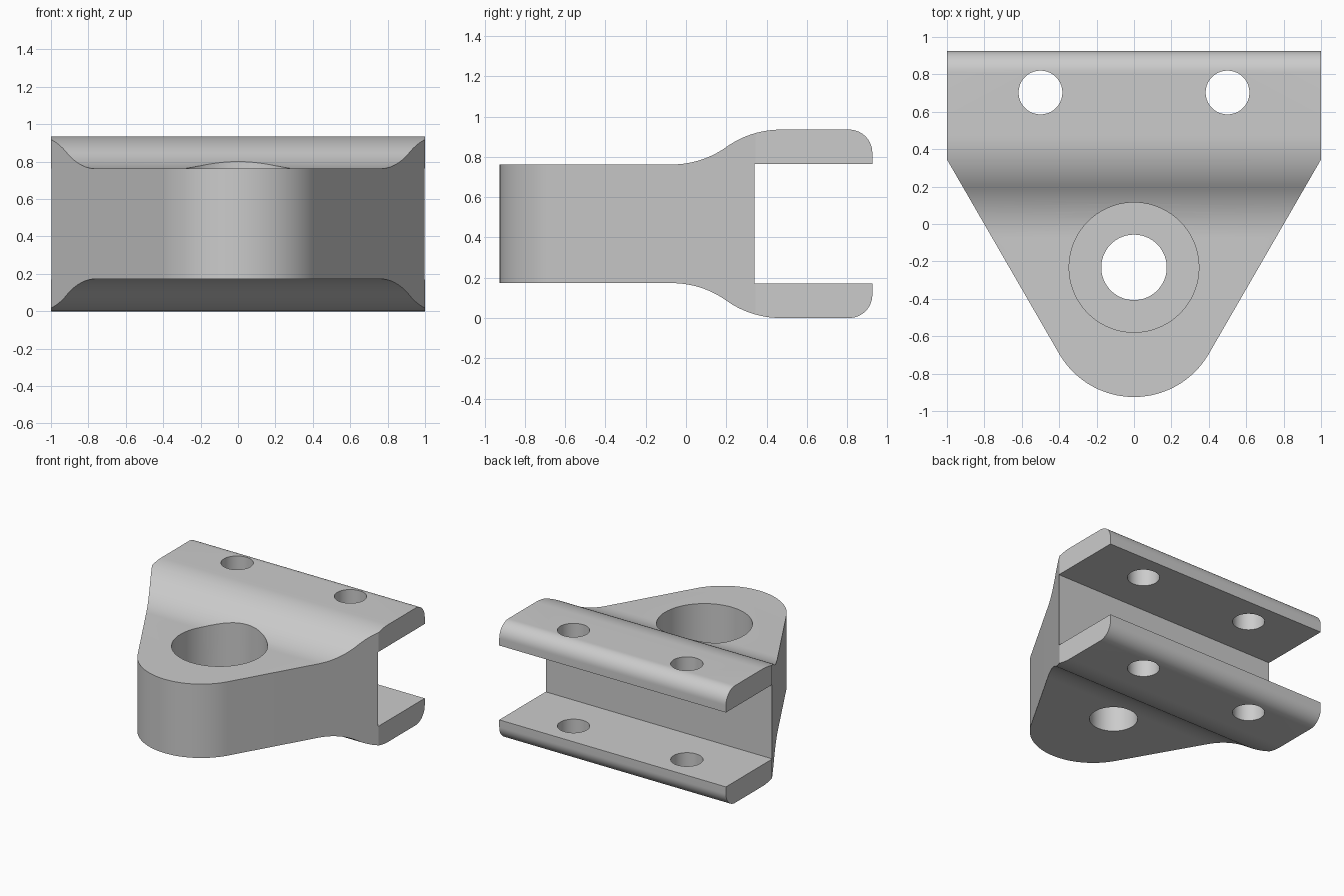
import bpy, bmesh
from math import sin, cos, radians, atan2
from mathutils import Vector

if "Cube" in bpy.data.objects:
    bpy.data.objects.remove(bpy.data.objects["Cube"], do_unlink=True)

HEIGHT = 0.935
MID = HEIGHT / 2
BACK = 0.925

steel = bpy.data.materials.new("grey_metal")
steel.use_nodes = True
grey = (0.6, 0.6, 0.6, 1)
steel.diffuse_color = grey
steel.node_tree.nodes["Principled BSDF"].inputs["Base Color"].default_value = grey


def prism(name, points, sweep):
    """Extrude a closed 3D polygon along the sweep vector."""
    bm = bmesh.new()
    face = bm.faces.new([bm.verts.new(p) for p in points])
    new = bmesh.ops.extrude_face_region(bm, geom=[face])["geom"]
    bmesh.ops.translate(bm, vec=sweep, verts=[v for v in new if isinstance(v, bmesh.types.BMVert)])
    bmesh.ops.recalc_face_normals(bm, faces=bm.faces)
    mesh = bpy.data.meshes.new(name)
    bm.to_mesh(mesh)
    bm.free()
    mesh.materials.append(steel)
    obj = bpy.data.objects.new(name, mesh)
    bpy.context.collection.objects.link(obj)
    return obj


def arc(cx, cy, r, start, end, steps):
    angles = [radians(start + (end - start) * i / steps) for i in range(steps + 1)]
    return [(cx + r * cos(a), cy + r * sin(a)) for a in angles]


def combine(target, cutter, operation):
    mod = target.modifiers.new("shape", "BOOLEAN")
    mod.operation, mod.solver, mod.object = operation, "EXACT", cutter
    bpy.ops.object.select_all(action="DESELECT")
    bpy.context.view_layer.objects.active = target
    target.select_set(True)
    bpy.ops.object.modifier_apply(modifier=mod.name)
    bpy.data.objects.remove(cutter, do_unlink=True)


def bore(x, y, r, bottom, top):
    ring = arc(x, y, r, 0, 360, 72)[:-1]
    return prism("bore_cutter", [(a, b, bottom) for a, b in ring], Vector((0, 0, top - bottom)))


# Side profile: upper half with an S-bend and rounded lip, mirrored below
body_top, bend_start, bend_end = 0.762, -0.07, 0.47
run, rise = bend_end - bend_start, HEIGHT - body_top
radius = (run ** 2 + rise ** 2) / (4 * rise)
sweep = 2 * atan2(rise, run) * 180 / 3.14159265
lip = 0.115
upper = [(-1.2, body_top)]
upper += arc(bend_start, body_top + radius, radius, -90, -90 + sweep, 14)
upper += arc(bend_end, HEIGHT - radius, radius, 90 + sweep, 90, 14)[1:]
upper += arc(BACK - lip, HEIGHT - lip, lip, 90, 0, 14)
upper += [(BACK, 0.764), (0.34, 0.764)]
profile = upper + [(y, HEIGHT - z) for y, z in reversed(upper)]
bracket = prism("clevis_bracket", [(-1.2, y, z) for y, z in profile], Vector((2.4, 0, 0)))

# Plan outline: straight wings tapering to a round nose
plan = [(-1, 1.2), (-1, 0.345)] + arc(0, -0.463, 0.462, 210, 330, 40) + [(1, 0.345), (1, 1.2)]
outline = prism("outline_cutter", [(x, y, -0.5) for x, y in plan], Vector((0, 0, 2)))
combine(bracket, outline, "INTERSECT")

# Bolt holes through both flanges
for side in (-1, 1):
    combine(bracket, bore(side * 0.5, 0.703, 0.117, -0.5, 1.5), "DIFFERENCE")

# Stepped bore through the nose
combine(bracket, bore(0, -0.232, 0.175, -0.5, 1.5), "DIFFERENCE")
combine(bracket, bore(0, -0.232, 0.347, 0.38, 1.5), "DIFFERENCE")

bpy.context.view_layer.objects.active = bracket
bracket.select_set(True)
bpy.ops.object.shade_smooth_by_angle(angle=radians(25))
